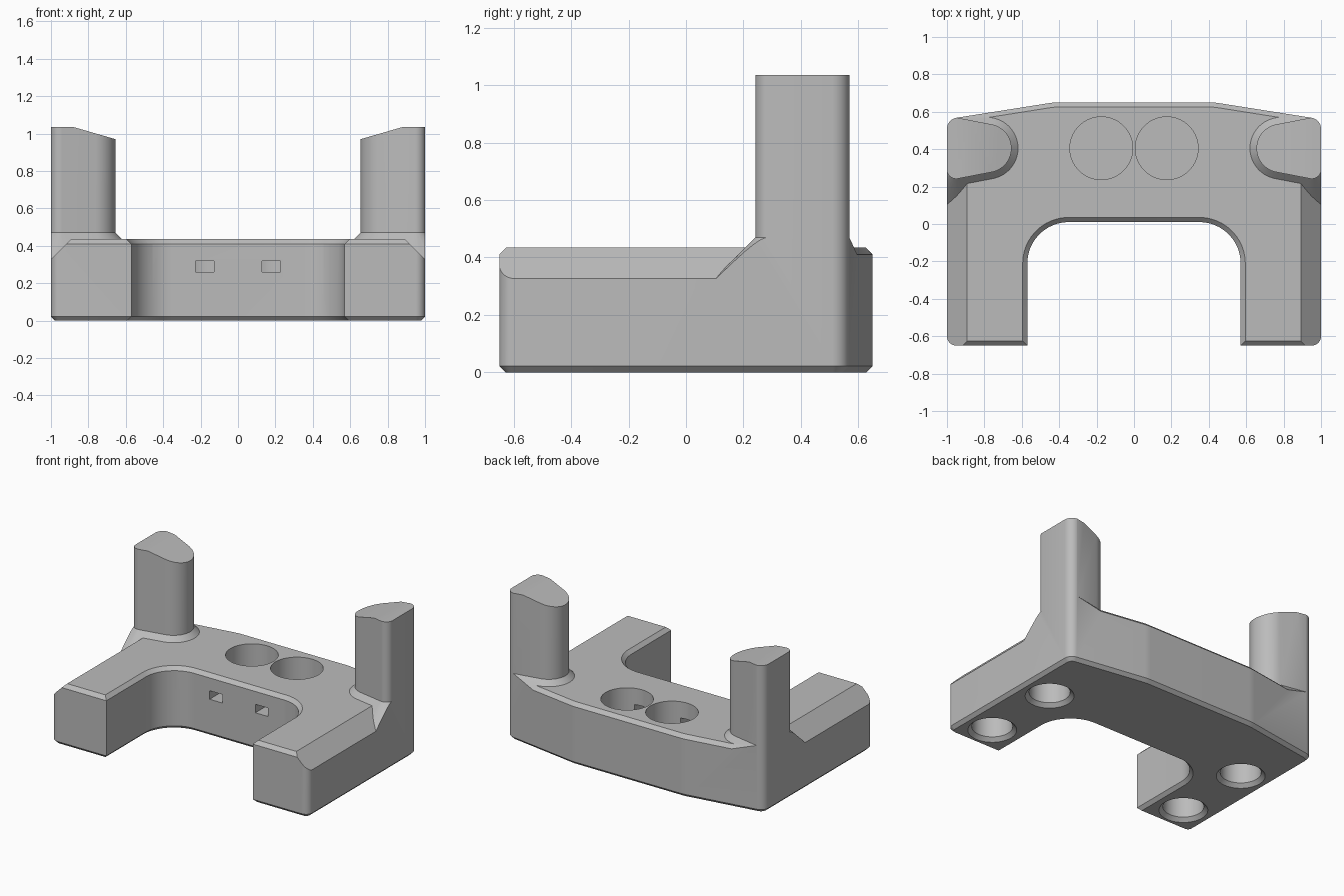
import bpy
import bmesh
import math
from mathutils import Vector

default = bpy.data.objects.get("Cube")
if default:
    bpy.data.objects.remove(default, do_unlink=True)

grey = bpy.data.materials.new("plain grey")
grey.use_nodes = True
COLOUR = (0.5, 0.5, 0.5, 1)
grey.diffuse_color = COLOUR
grey.node_tree.nodes["Principled BSDF"].inputs["Base Color"].default_value = COLOUR


def rounded(corners, steps=14):
    """Polygon from (x, y, radius) corners, with arcs at the rounded ones."""
    pts = []
    for i, (x, y, r) in enumerate(corners):
        p = Vector((x, y))
        if not r:
            pts.append(p)
            continue
        u = (Vector(corners[i - 1][:2]) - p).normalized()
        v = (Vector(corners[(i + 1) % len(corners)][:2]) - p).normalized()
        half = u.angle(v) / 2
        c = p + (u + v).normalized() * r / math.sin(half)
        t = r / math.tan(half)
        s, e = p + u * t - c, p + v * t - c
        pts += [c + s.lerp(e, k / steps).normalized() * r for k in range(steps + 1)]
    return pts


def offset(loop, d):
    """Move a counter-clockwise loop outwards by d."""
    out = []
    for i, p in enumerate(loop):
        a = (p - loop[i - 1]).normalized()
        b = (loop[(i + 1) % len(loop)] - p).normalized()
        n, m = Vector((a.y, -a.x)), Vector((b.y, -b.x))
        out.append(p + (n + m) * d / (1 + n.dot(m)))
    return out


def loft(name, loop, levels, place=lambda x, y, z: (x, y, z)):
    """Solid through offset copies of a loop at (offset, height) levels."""
    bm = bmesh.new()
    rings = [[bm.verts.new(place(p.x, p.y, z)) for p in offset(loop, d)] for d, z in levels]
    n = len(loop)
    for low, high in zip(rings, rings[1:]):
        for i in range(n):
            j = (i + 1) % n
            bm.faces.new((low[i], low[j], high[j], high[i]))
    bm.faces.new(rings[0][::-1])
    bm.faces.new(rings[-1])
    bmesh.ops.recalc_face_normals(bm, faces=bm.faces)
    mesh = bpy.data.meshes.new(name)
    bm.to_mesh(mesh)
    bm.free()
    mesh.materials.append(grey)
    obj = bpy.data.objects.new(name, mesh)
    bpy.context.collection.objects.link(obj)
    return obj


def combine(target, tool, operation):
    """Apply a boolean and discard the tool."""
    mod = target.modifiers.new("combine", "BOOLEAN")
    mod.operation, mod.solver, mod.object = operation, "EXACT", tool
    bpy.context.view_layer.objects.active = target
    bpy.ops.object.modifier_apply(modifier=mod.name)
    bpy.data.objects.remove(tool, do_unlink=True)


def circle(x, y, r, n=56):
    return [Vector((x + r * math.cos(math.tau * k / n), y + r * math.sin(math.tau * k / n)))
            for k in range(n)]


def poly(*pts):
    return [Vector(p) for p in pts]


# U-shaped plan of the base
half_plan = [(0.57, -0.65, 0), (1, -0.65, 0.05), (1, 0.56, 0.06), (0.43, 0.65, 0.3)]
plan = rounded(half_plan + [(-x, y, r) for x, y, r in half_plan[::-1]]
               + [(-0.57, 0.01, 0.22), (0.57, 0.01, 0.22)])

# Full-height blank with bevelled underside; everything is trimmed to it
stand = loft("stand", plan, [(-0.022, 0), (0, 0.022), (0, 1.2)])

# Oversized slab giving the top surface and its bevelled rim
slab = loft("slab", plan, [(0.05, -0.1), (0.05, 0.36), (-0.025, 0.435)])

# Pillar plan: rounded nose, tapered flanks, rounded front corner
lean = math.radians(10.7)
sweep = math.pi - 2 * lean
nose = []
for k in range(29):
    a = math.pi / 2 + lean + sweep * k / 28
    nose.append((0.785 + 0.13 * math.cos(a), 0.405 + 0.13 * math.sin(a), 0))
pillar_plan = rounded(nose + [(1.001, 0.231, 0.05), (1.001, 0.579, 0)])

for side in (1, -1):
    # Sloped outer shoulder of the leg
    wedge = loft("shoulder_cut", poly((0.7, 0.627), (1.2, 0.127), (1.2, 0.627)),
                 [(0, -1), (0, 0.4)], lambda x, y, z: (side * x, z, y))
    combine(slab, wedge, "DIFFERENCE")
    # Pillar with flared foot
    pillar = loft("pillar", pillar_plan, [(0.17, 0.3), (0, 0.47), (0, 1.15)],
                  lambda x, y, z: (side * x, y, z))
    combine(slab, pillar, "UNION")

# Pillar tops slope down towards the middle
trim = loft("top_trim", poly((-1.3, 1.035), (-0.88, 1.035), (-0.5, 0.925), (0.5, 0.925),
                             (0.88, 1.035), (1.3, 1.035), (1.3, 1.5), (-1.3, 1.5)),
            [(0, -1), (0, 1)], lambda x, y, z: (x, z, y))
combine(slab, trim, "DIFFERENCE")
combine(stand, slab, "INTERSECT")

for side in (1, -1):
    # Round well in the top with a small channel through the front wall
    well = loft("well", circle(side * 0.175, 0.405, 0.168), [(0, 0.2), (0, 0.6)])
    combine(stand, well, "DIFFERENCE")
    x = side * 0.178
    slot = loft("slot", poly((x - 0.05, -0.1), (x + 0.05, -0.1), (x + 0.05, 0.33), (x - 0.05, 0.33)),
                [(0, 0.26), (0, 0.32)])
    combine(stand, slot, "DIFFERENCE")
    # Countersunk sockets underneath
    for y in (-0.455, 0.11):
        socket = loft("socket", circle(side * 0.79, y, 0.13), [(0.05, -0.025), (0, 0.025), (0, 0.2)])
        combine(stand, socket, "DIFFERENCE")

bpy.ops.object.select_all(action="DESELECT")
stand.select_set(True)
bpy.context.view_layer.objects.active = stand
bpy.ops.object.shade_smooth_by_angle(angle=math.radians(25))
